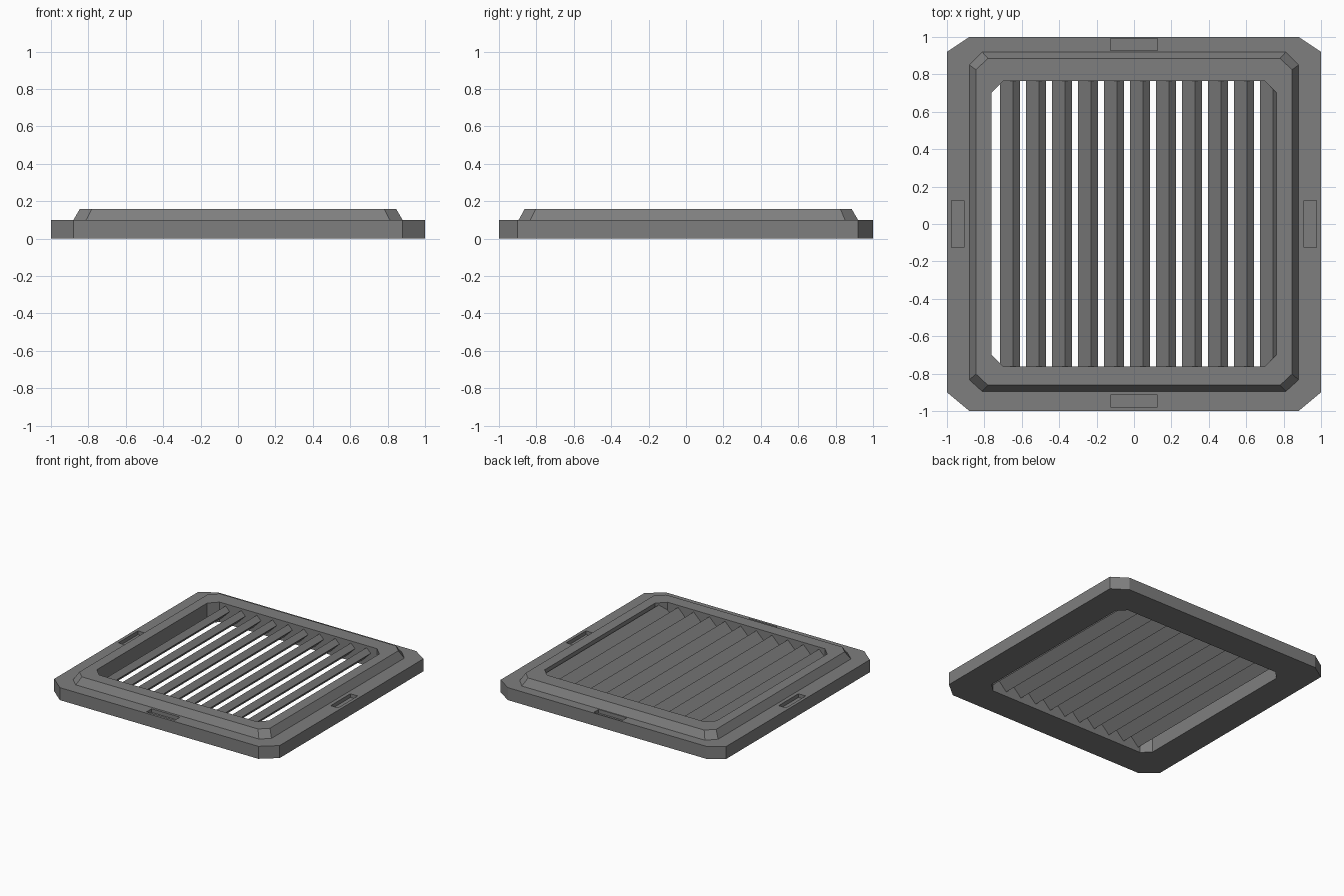
import bpy, bmesh, math
from mathutils import Matrix

if "Cube" in bpy.data.objects:
    bpy.data.objects.remove(bpy.data.objects["Cube"])

# Dark grey finish shared by all parts
grey = bpy.data.materials.new("dark_grey")
grey.diffuse_color = (0.21, 0.21, 0.21, 1)
grey.use_nodes = True
grey.node_tree.nodes["Principled BSDF"].inputs["Base Color"].default_value = grey.diffuse_color


def finish(bm, name):
    bmesh.ops.recalc_face_normals(bm, faces=bm.faces)
    me = bpy.data.meshes.new(name)
    bm.to_mesh(me)
    bm.free()
    me.materials.append(grey)
    ob = bpy.data.objects.new(name, me)
    bpy.context.collection.objects.link(ob)
    return ob


def octagon(x, y0, y1, cx, cy0, cy1, z):
    """Rectangle with cut corners, counter-clockwise."""
    return [(-x + cx, y0, z), (x - cx, y0, z), (x, y0 + cy0, z), (x, y1 - cy1, z),
            (x - cx, y1, z), (-x + cx, y1, z), (-x, y1 - cy1, z), (-x, y0 + cy0, z)]


def add_box(bm, size, matrix):
    bmesh.ops.create_cube(bm, size=1, matrix=matrix @ Matrix.Diagonal((*size, 1)))


# Frame: closed loft of octagons, flange, bevelled rim and opening
rings = [
    octagon(1.0, -1.0, 1.0, 0.12, 0.10, 0.08, 0.0),
    octagon(1.0, -1.0, 1.0, 0.12, 0.10, 0.08, 0.1),
    octagon(0.88, -0.895, 0.92, 0.068, 0.062, 0.07, 0.1),
    octagon(0.845, -0.862, 0.885, 0.064, 0.06, 0.06, 0.16),
    octagon(0.763, -0.763, 0.765, 0.065, 0.065, 0.065, 0.16),
    octagon(0.763, -0.763, 0.765, 0.065, 0.065, 0.065, 0.0),
]
bm = bmesh.new()
loops = [[bm.verts.new(p) for p in ring] for ring in rings]
for a, b in zip(loops, loops[1:] + loops[:1]):
    for i in range(8):
        j = (i + 1) % 8
        bm.faces.new((a[i], a[j], b[j], b[i]))
frame = finish(bm, "frame")

# Four clip slots sunk into the flange
bm = bmesh.new()
for x, y, sx, sy in ((0, 0.96, 0.25, 0.065), (0, -0.947, 0.25, 0.065),
                     (-0.942, 0, 0.065, 0.25), (0.942, 0, 0.065, 0.25)):
    add_box(bm, (sx, sy, 0.06), Matrix.Translation((x, y, 0.1)))
cutter = finish(bm, "slot_cutter")
cutter.hide_render = True
mod = frame.modifiers.new("slots", 'BOOLEAN')
mod.operation = 'DIFFERENCE'
mod.solver = 'EXACT'
mod.object = cutter
bpy.context.view_layer.objects.active = frame
bpy.ops.object.modifier_apply(modifier=mod.name)
bpy.data.objects.remove(cutter)

# Slanted louvre slats, low on the left and high on the right
tilt = Matrix.Rotation(-math.radians(45), 4, 'Y')
bm = bmesh.new()
for i in range(11):
    add_box(bm, (0.1, 1.53, 0.052),
            Matrix.Translation((-0.663 + 0.139 * i, 0.001, 0.09)) @ tilt)
finish(bm, "louvre_slats")
